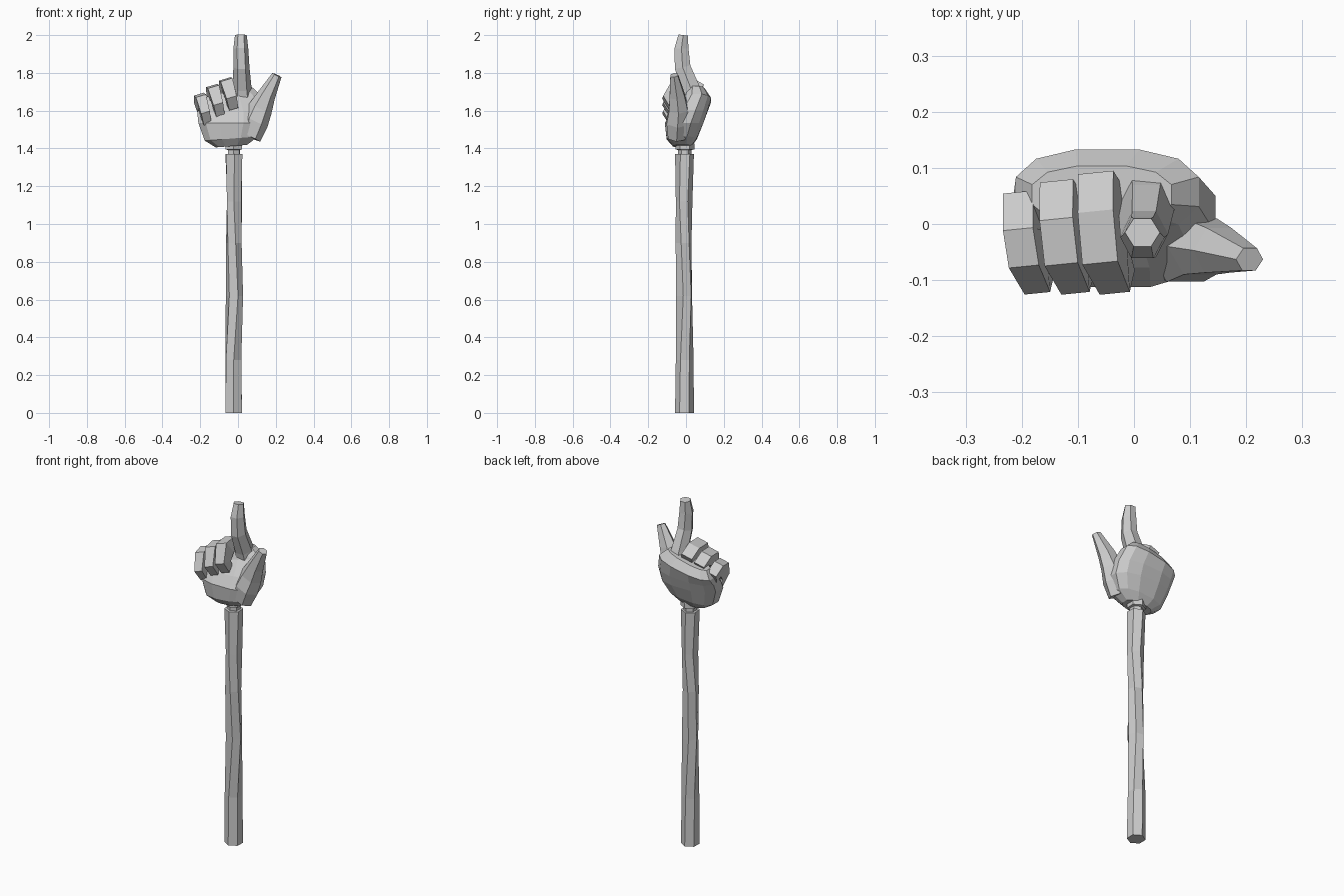
import bpy
from math import cos, sin, pi, copysign
from mathutils import Vector


def loft(name, rings):
    """Skin a list of equal-length point rings and cap both ends."""
    n = len(rings[0])
    verts = [tuple(p) for r in rings for p in r]
    faces = [(k * n + i, k * n + (i + 1) % n, (k + 1) * n + (i + 1) % n, (k + 1) * n + i)
             for k in range(len(rings) - 1) for i in range(n)]
    faces += [tuple(reversed(range(n))), tuple(range(len(verts) - n, len(verts)))]
    me = bpy.data.meshes.new(name)
    me.from_pydata(verts, [], faces)
    me.update()
    ob = bpy.data.objects.new(name, me)
    bpy.context.collection.objects.link(ob)
    return ob


def tube(name, path, side, sides=6, turn=0.0):
    """Path entries: x, y, z, half width, half depth."""
    pts = [Vector(p[:3]) for p in path]
    s = Vector(side).normalized()
    k = 1 / cos(pi / sides)
    rings = []
    for i, p in enumerate(pts):
        t = (pts[min(i + 1, len(pts) - 1)] - pts[max(i - 1, 0)]).normalized()
        n = t.cross(s).normalized()
        w, d = path[i][3] * k, path[i][4] * k
        rings.append([p + s * w * cos(turn + 2 * pi * j / sides)
                      + n * d * sin(turn + 2 * pi * j / sides) for j in range(sides)])
    return loft(name, rings)


def hexagon(x, y, z, r, turn):
    return [(x + r * cos(turn + j * pi / 3), y + r * sin(turn + j * pi / 3), z) for j in range(6)]


# gnarled, slightly twisting handle
loft("handle", [hexagon(*a) for a in [
    (-0.022, -0.008, 0.00, 0.050, 0.5), (-0.024, -0.007, 0.28, 0.047, 0.55),
    (-0.019, -0.010, 0.62, 0.046, 0.95), (-0.022, -0.013, 0.90, 0.043, 0.75),
    (-0.019, -0.010, 1.12, 0.044, 0.45), (-0.022, -0.008, 1.37, 0.050, 0.6)]])

# wrist collar
loft("wrist", [hexagon(-0.022, -0.006, z, r, 0.5) for z, r in
               [(1.36, 0.036), (1.392, 0.036), (1.395, 0.05), (1.425, 0.05), (1.45, 0.04)]])


# palm: rounded rings between x and y limits, upper ones tilted down to the little finger
def palm_ring(x0, x1, y0, y1, z, tilt):
    ring = []
    for j in range(12):
        a = 2 * pi * (j + 0.5) / 12
        c, s = [copysign(abs(v) ** 0.8, v) for v in (cos(a), sin(a))]
        x = (x0 + x1) / 2 + (x1 - x0) / 2 * c
        ring.append((x, (y0 + y1) / 2 + (y1 - y0) / 2 * s, z + tilt * x))
    return ring


loft("palm", [palm_ring(*a) for a in [
    (-0.12, 0.05, -0.07, 0.03, 1.415, 0.08), (-0.18, 0.11, -0.105, 0.06, 1.455, 0.08),
    (-0.215, 0.15, -0.115, 0.095, 1.535, 0.0), (-0.22, 0.15, -0.08, 0.115, 1.595, 0.05),
    (-0.215, 0.12, -0.02, 0.135, 1.665, 0.2), (-0.185, 0.07, 0.0, 0.105, 1.715, 0.25)]])

# raised index finger
tube("index_finger", [(0.025, 0.055, 1.62, 0.055, 0.055), (0.022, 0.025, 1.72, 0.043, 0.047),
                      (0.018, -0.018, 1.83, 0.037, 0.042), (0.015, -0.024, 1.93, 0.034, 0.037),
                      (0.015, -0.015, 2.00, 0.027, 0.025)], (1, 0, 0))

# thumb spreading outwards from the ball of the hand
tube("thumb", [(0.065, -0.05, 1.46, 0.05, 0.045), (0.09, -0.045, 1.54, 0.062, 0.058),
               (0.118, -0.04, 1.61, 0.056, 0.05), (0.15, -0.047, 1.68, 0.042, 0.04),
               (0.206, -0.063, 1.788, 0.023, 0.02)], (0.9, 0, -0.42))

# curled fingers: knuckle, bend, folded front, tip tucked back to the palm
for name, x, zt, yb, w in [("middle_finger", -0.058, 1.76, 0.075, 0.033),
                           ("ring_finger", -0.128, 1.725, 0.06, 0.031),
                           ("little_finger", -0.196, 1.68, 0.04, 0.028)]:
    tube(name, [(x, yb, zt - 0.06, w, 0.035), (x, yb - 0.06, zt - 0.025, w, 0.036),
                (x + 0.005, -0.045, zt - 0.03, w, 0.042),
                (x + 0.022, -0.088, zt - 0.095, w * 0.85, 0.036),
                (x + 0.03, -0.062, zt - 0.14, w * 0.75, 0.026)],
         (1, 0.1, 0.3), 4, pi / 4)
